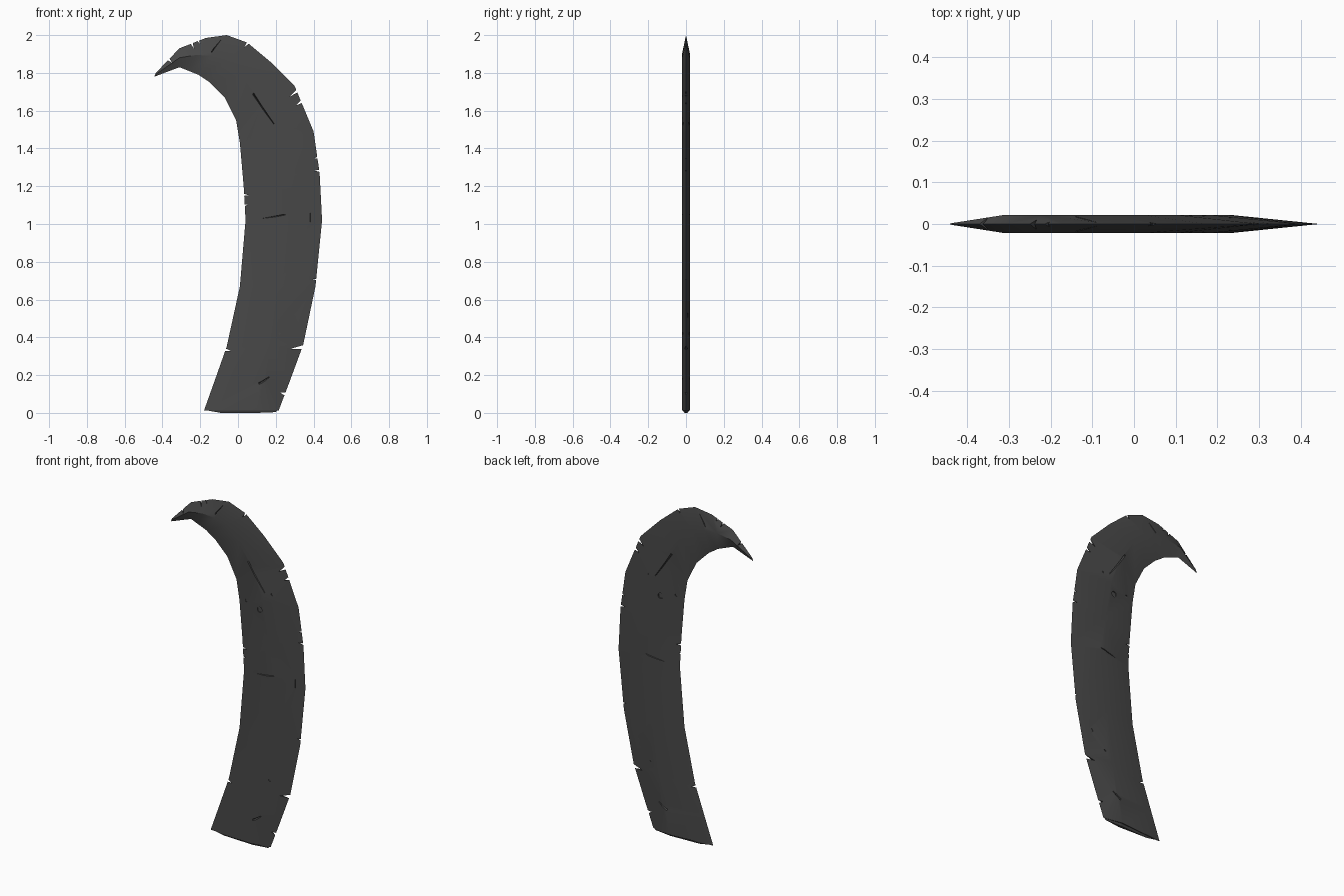
import bpy, bmesh, math
from mathutils import Matrix, Vector

if "Cube" in bpy.data.objects:
    bpy.data.objects.remove(bpy.data.objects["Cube"])

steel = bpy.data.materials.new("dark steel")
steel.diffuse_color = (0.065, 0.065, 0.065, 1)
steel.use_nodes = True
steel.node_tree.nodes["Principled BSDF"].inputs["Base Color"].default_value = steel.diffuse_color
T = 0.022  # half thickness at the ridge


def make(name, bm):
    bmesh.ops.recalc_face_normals(bm, faces=bm.faces)
    me = bpy.data.meshes.new(name)
    bm.to_mesh(me)
    bm.free()
    me.materials.append(steel)
    ob = bpy.data.objects.new(name, me)
    bpy.context.collection.objects.link(ob)
    return ob


# Blade: diamond section lofted through (outer x, z, ridge x, z, inner x, z)
stations = [
    (.215, .012, .10, .012, -.18, .012), (.275, .17, .14, .18, -.12, .18),
    (.345, .36, .17, .36, -.06, .35), (.41, .67, .205, .67, .01, .67),
    (.445, 1.02, .23, 1.02, .04, 1.02), (.432, 1.27, .22, 1.25, .03, 1.20),
    (.40, 1.49, .18, 1.48, .01, 1.43), (.30, 1.73, .10, 1.67, -.01, 1.55),
    (.17, 1.86, .02, 1.79, -.07, 1.67), (.05, 1.96, -.06, 1.87, -.15, 1.75),
    (-.06, 2.0, -.14, 1.89, -.21, 1.79), (-.17, 1.985, -.22, 1.895, -.26, 1.81),
    (-.31, 1.93, -.31, 1.88, -.31, 1.83), (-.435, 1.80, -.438, 1.79, -.443, 1.78)]
bm = bmesh.new()
rings = []
for i, (ox, oz, rx, rz, ix, iz) in enumerate(stations):
    t = 0.002 if i == len(stations) - 1 else T
    rings.append([bm.verts.new(p) for p in
                  ((ox, 0, oz), (rx, -t, rz), (ix, 0, iz), (rx, t, rz))])
for a, b in zip(rings, rings[1:]):
    for k in range(4):
        bm.faces.new((a[k], a[(k + 1) % 4], b[(k + 1) % 4], b[k]))
bm.faces.new(rings[0])
bm.faces.new(rings[-1])
blade = make("blade", bm)

# Cutters: edge notches, surface gashes and round pits
cut = bmesh.new()


def prism(front, back):
    f = [cut.verts.new(p) for p in front]
    b = [cut.verts.new(p) for p in back]
    n = len(f)
    cut.faces.new(f)
    cut.faces.new(b[::-1])
    for k in range(n):
        cut.faces.new((f[k], b[k], b[(k + 1) % n], f[(k + 1) % n]))


def notch(x, z, angle, depth, width):
    """Wedge whose point goes into the edge; angle points outwards."""
    d = Vector((math.cos(math.radians(angle)), 0, math.sin(math.radians(angle))))
    s = Vector((-d.z, 0, d.x)) * width
    p = Vector((x, 0, z))
    tri = [p - d * depth, p + d * .03 + s, p + d * .03 - s * .7]
    y = Vector((0, .05, 0))
    prism([v - y for v in tri], [v + y for v in tri])


def gash(x0, z0, x1, z1, width, floor):
    """V groove on both sides, floor is its distance from the mid plane."""
    a, b = Vector((x0, 0, z0)), Vector((x1, 0, z1))
    d = (b - a).normalized()
    s = Vector((-d.z, 0, d.x)) * width
    for side in (-1, 1):
        lo, hi = Vector((0, side * floor, 0)), Vector((0, side * .04, 0))
        prism([a + lo, a + hi + s, a + hi - s], [b + lo, b + hi + s * .4, b + hi - s * .4])


def pit(x, z, r, floor):
    for side in (-1, 1):
        bmesh.ops.create_cone(cut, cap_ends=True, segments=10, radius1=r, radius2=r, depth=.04,
                              matrix=Matrix.Translation((x, side * (floor + .02), z))
                              @ Matrix.Rotation(math.pi / 2, 4, 'X'))


for n in [(.245, .10, -20, .025, .018), (.34, .345, 5, .06, .018), (.415, .705, -10, .02, .012),
          (.435, 1.28, -5, .035, .012), (.42, 1.35, 10, .02, .012), (.335, 1.645, 30, .035, .016),
          (.31, 1.70, 35, .045, .014), (.05, 1.955, 50, .025, .014), (-.245, 1.96, 110, .035, .014),
          (-.21, 1.97, 120, .02, .010), (-.365, 1.87, 135, .025, .014),
          (-.065, .335, 165, .03, .015), (.036, 1.155, 170, .025, .012), (.038, 1.10, 190, .012, .012)]:
    notch(*n)
for g in [(.06, 1.018, .25, 1.05, .014, .010), (.08, 1.69, .19, 1.53, .012, .009),
          (.11, .155, .165, .19, .016, .010), (-.09, 1.975, -.14, 1.91, .012, .004),
          (.382, 1.01, .382, 1.06, .008, .002), (.235, .11, .285, .30, .008, .006)]:
    gash(*g)
for p in [(.155, 1.42, .017, .012), (.315, .515, .017, .008), (.235, 1.53, .007, .012),
          (.06, 1.445, .008, .003), (.22, .42, .007, .014)]:
    pit(*p)
cutter = make("damage_cutter", cut)
cutter.hide_render = True

mod = blade.modifiers.new("damage", 'BOOLEAN')
mod.operation = 'DIFFERENCE'
mod.solver = 'EXACT'
mod.use_self = True
mod.object = cutter
bpy.context.view_layer.update()
deps = bpy.context.evaluated_depsgraph_get()
result = bpy.data.meshes.new_from_object(blade.evaluated_get(deps))
blade.modifiers.clear()
blade.data = result
bpy.data.objects.remove(cutter)

# Thin broken lip under the base
bm = bmesh.new()
low = [bm.verts.new(p) for p in ((-.09, 0, 0), (.10, -.008, 0), (.20, 0, .004), (.10, .008, 0))]
top = [bm.verts.new(p) for p in ((-.17, 0, .014), (.10, -.018, .014), (.21, 0, .014), (.10, .018, .014))]
bm.faces.new(low)
bm.faces.new(top)
for k in range(4):
    bm.faces.new((low[k], low[(k + 1) % 4], top[(k + 1) % 4], top[k]))
make("base_lip", bm)

# Smooth across the ridge, sharp at edges and cuts
bpy.ops.object.select_all(action='DESELECT')
blade.select_set(True)
bpy.context.view_layer.objects.active = blade
bpy.ops.object.shade_smooth_by_angle(angle=math.radians(25))
